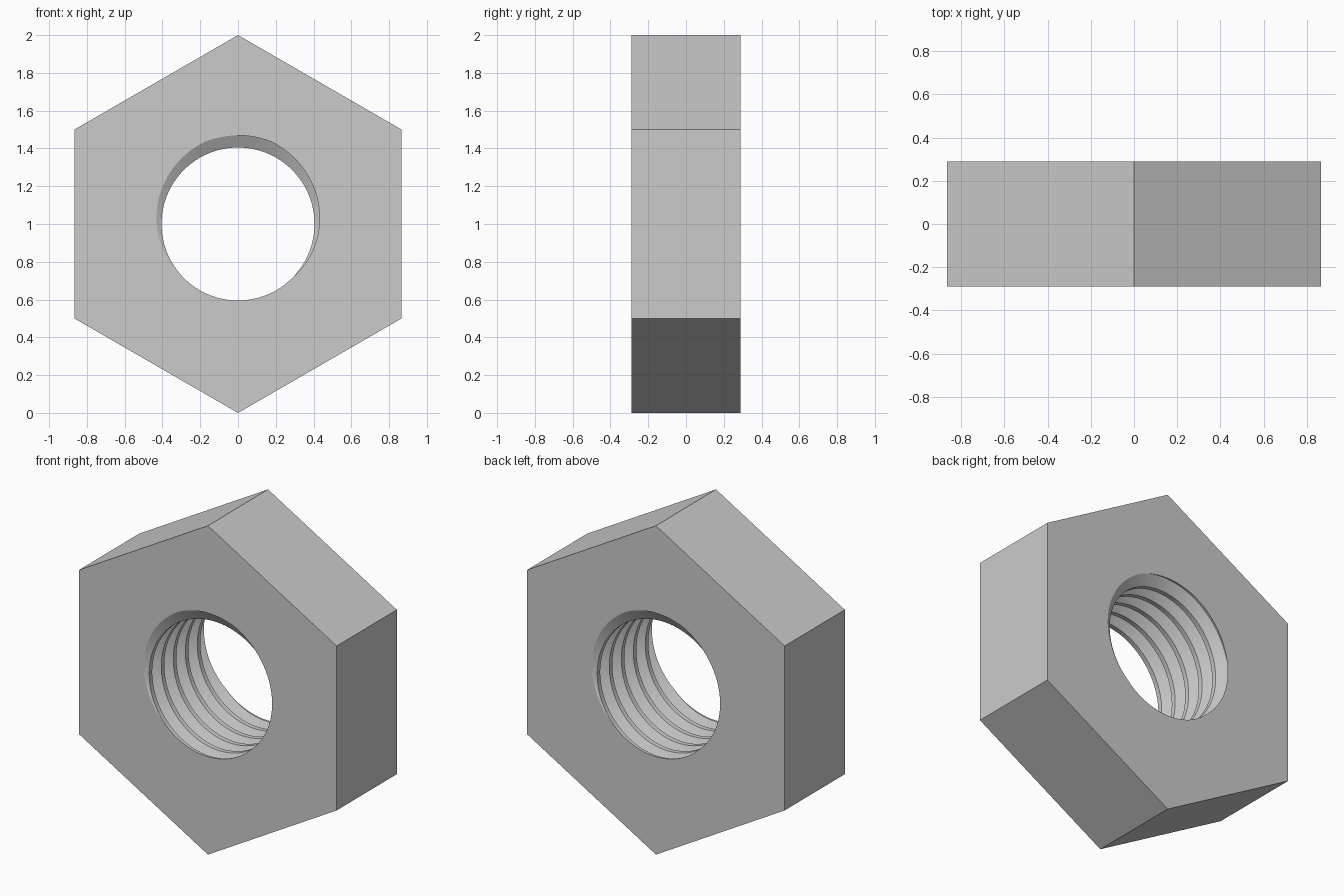
import bpy, bmesh
from math import sin, cos, pi, radians
from mathutils import Vector

cube = bpy.data.objects.get("Cube")
if cube:
    bpy.data.objects.remove(cube)

THICK = 0.578
TURNS = 5
PITCH = THICK / TURNS
ROOT_R, CREST_R = 0.469, 0.405
SEGS = 96

# One pitch of the thread: flat root, flank, flat crest, (flank)
PROFILE = [(-PITCH / 16, ROOT_R), (PITCH / 16, ROOT_R),
           (PITCH * 3 / 8, CREST_R), (PITCH * 5 / 8, CREST_R)]

bm = bmesh.new()

# Right-handed threaded bore, overlong at both ends
columns = []
for i in range(SEGS + 1):
    a = 2 * pi * i / SEGS
    columns.append([
        bm.verts.new((r * sin(a), -THICK / 2 + PITCH * (turn + i / SEGS) + y, 1 + r * cos(a)))
        for turn in range(-2, TURNS + 2) for y, r in PROFILE])
for c0, c1 in zip(columns, columns[1:]):
    for j in range(len(c0) - 1):
        bm.faces.new((c0[j], c0[j + 1], c1[j + 1], c1[j]))
bmesh.ops.remove_doubles(bm, verts=bm.verts[:], dist=1e-5)

# Trim the bore flush with the two end planes
for side in (-1, 1):
    bmesh.ops.bisect_plane(bm, geom=bm.verts[:] + bm.edges[:] + bm.faces[:], dist=1e-5,
                           plane_co=(0, side * THICK / 2, 0), plane_no=(0, side, 0),
                           clear_outer=True)

# Hexagonal end faces around the bore openings
rings = []
for side in (-1, 1):
    y = side * THICK / 2
    rim = [e for e in bm.edges if e.is_boundary
           and all(abs(v.co.y - y) < 1e-4 for v in e.verts)]
    ring = [bm.verts.new((sin(k * pi / 3), y, 1 + cos(k * pi / 3))) for k in range(6)]
    outline = [bm.edges.new((ring[k], ring[(k + 1) % 6])) for k in range(6)]
    bmesh.ops.triangle_fill(bm, edges=rim + outline, use_beauty=True,
                            normal=Vector((0, side, 0)))
    rings.append(ring)

# Six outer flats
front, back = rings
for k in range(6):
    n = (k + 1) % 6
    bm.faces.new((front[k], front[n], back[n], back[k]))

bmesh.ops.recalc_face_normals(bm, faces=bm.faces[:])
mesh = bpy.data.meshes.new("hex_nut")
bm.to_mesh(mesh)
bm.free()

nut = bpy.data.objects.new("hex_nut", mesh)
bpy.context.collection.objects.link(nut)
bpy.ops.object.select_all(action='DESELECT')
nut.select_set(True)
bpy.context.view_layer.objects.active = nut
bpy.ops.object.shade_smooth_by_angle(angle=radians(20))
